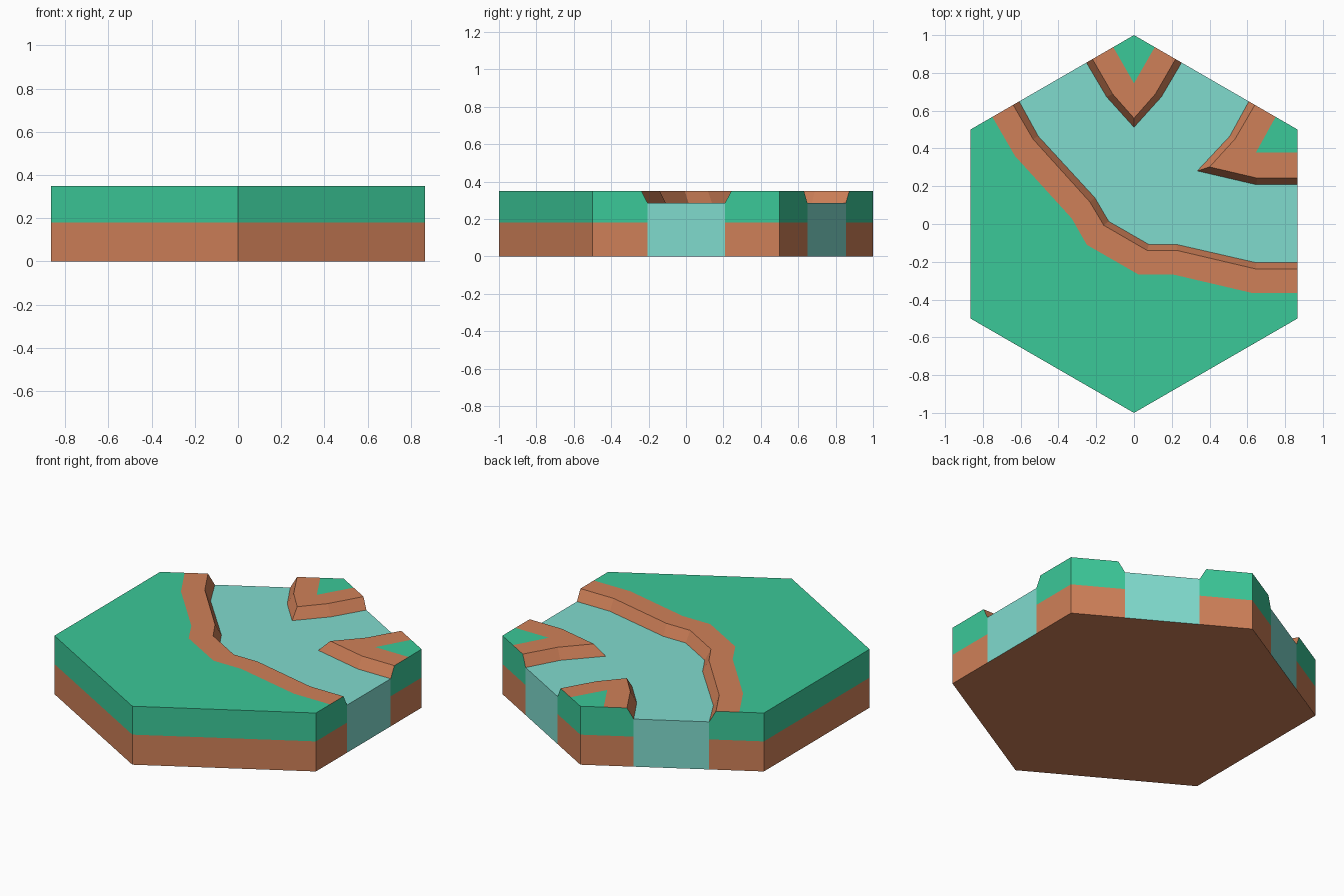
import bpy, bmesh, math

if "Cube" in bpy.data.objects:
    bpy.data.objects.remove(bpy.data.objects["Cube"])

TOP, WATER, SOIL = 0.35, 0.285, 0.18      # land top, water level, soil/grass seam
X = math.sqrt(3) / 2


def material(name, rgb):
    m = bpy.data.materials.new(name)
    lin = [((c / 255 + 0.055) / 1.055) ** 2.4 for c in rgb]
    m.diffuse_color = (*lin, 1)
    m.use_nodes = True
    m.node_tree.nodes["Principled BSDF"].inputs["Base Color"].default_value = m.diffuse_color
    return m


grass = material("grass", (59, 200, 152))
soil = material("soil", (207, 128, 88))
water = material("water", (128, 219, 206))


def rim(x):
    """Point on the back edges of the hexagon."""
    return (x, 1 - abs(x) / math.sqrt(3))


def finish(name, bm, mats, up_face):
    bmesh.ops.recalc_face_normals(bm, faces=bm.faces[:])
    up_face.normal_update()
    if up_face.normal.z < 0:
        bmesh.ops.reverse_faces(bm, faces=bm.faces[:])
    me = bpy.data.meshes.new(name)
    bm.to_mesh(me)
    bm.free()
    for m in mats:
        me.materials.append(m)
    ob = bpy.data.objects.new(name, me)
    bpy.context.collection.objects.link(ob)
    return ob


def land(name, shore, bank, lawn, corners):
    """Sloped bank, soil strip, grass top and two-tone outer walls."""
    bm = bmesh.new()
    cache = {}

    def v(p, z):
        key = (round(p[0], 4), round(p[1], 4), z)
        if key not in cache:
            cache[key] = bm.verts.new(key)
        return cache[key]

    def face(verts, mat):
        verts = list(dict.fromkeys(verts))
        if len(verts) > 2:
            f = bm.faces.new(verts)
            f.material_index = mat
            return f

    for i in range(len(shore) - 1):
        j = i + 1
        face([v(shore[i], WATER), v(shore[j], WATER), v(bank[j], TOP), v(bank[i], TOP)], 1)
        face([v(bank[i], TOP), v(bank[j], TOP), v(lawn[j], TOP), v(lawn[i], TOP)], 1)
    up = face([v(p, TOP) for p in lawn + corners], 0)

    # outer walls along the hexagon edge
    path = [(shore[-1], WATER), (bank[-1], TOP), (lawn[-1], TOP)]
    path += [(c, TOP) for c in corners]
    path += [(lawn[0], TOP), (bank[0], TOP), (shore[0], WATER)]
    for (a, za), (b, zb) in zip(path, path[1:]):
        face([v(a, 0), v(b, 0), v(b, SOIL), v(a, SOIL)], 1)
        face([v(a, SOIL), v(b, SOIL), v(b, zb), v(a, za)], 0)
    finish(name, bm, [grass, soil], up)


# large meadow on the front left
shore_main = [rim(-0.608), (-0.507, 0.465), (-0.207, 0.139), (-0.134, 0.014),
              (0.078, -0.108), (0.225, -0.108), (0.648, -0.205), (X, -0.205)]
bank_main = [rim(-0.64), (-0.535, 0.45), (-0.234, 0.117), (-0.16, -0.007),
             (0.07, -0.14), (0.228, -0.14), (0.645, -0.238), (X, -0.238)]
lawn_main = [rim(-0.75), (-0.63, 0.36), (-0.33, 0.03), (-0.25, -0.11),
             (0.025, -0.268), (0.21, -0.268), (0.625, -0.365), (X, -0.365)]
land("meadow", shore_main, bank_main, lawn_main,
     [(X, -0.5), (0, -1), (-X, -0.5), (-X, 0.5)])

# pointed headland on the right
shore_right = [(X, 0.208), (0.648, 0.208), (0.335, 0.281), (0.507, 0.465), rim(0.608)]
bank_right = [(X, 0.243), (0.652, 0.243), (0.40, 0.302), (0.535, 0.45), rim(0.64)]
tip = (0.645, 0.378)
land("right_headland", shore_right, bank_right,
     [(X, 0.378), tip, tip, tip, rim(0.75)], [(X, 0.5)])


# symmetric headland at the back
def mirrored(half):
    return half + [(-x, y) for x, y in reversed(half[:-1])]


shore_back = mirrored([rim(0.252), (0.145, 0.673), (0, 0.512)])
bank_back = mirrored([rim(0.22), (0.113, 0.688), (0, 0.56)])
lawn_back = mirrored([rim(0.11), (0, 0.745), (0, 0.745)])
land("back_headland", shore_back, bank_back, lawn_back, [(0, 1)])

# river surface with walls at its three mouths
bm = bmesh.new()
outline = shore_main + shore_right + shore_back
ring = [bm.verts.new((*p, WATER)) for p in outline]
surface = bm.faces.new(ring)
n1, n2 = len(shore_main), len(shore_main) + len(shore_right)
for i in (n1 - 1, n2 - 1, len(ring) - 1):
    a, b = ring[i], ring[(i + 1) % len(ring)]
    low = [bm.verts.new((q.co.x, q.co.y, 0)) for q in (b, a)]
    bm.faces.new([a, b] + low)
finish("river", bm, [water], surface)

# hexagonal underside
bm = bmesh.new()
f = bm.faces.new([bm.verts.new((math.sin(k * math.pi / 3), math.cos(k * math.pi / 3), 0))
                  for k in range(6)])
base = finish("underside", bm, [soil], f)
base.data.flip_normals()
